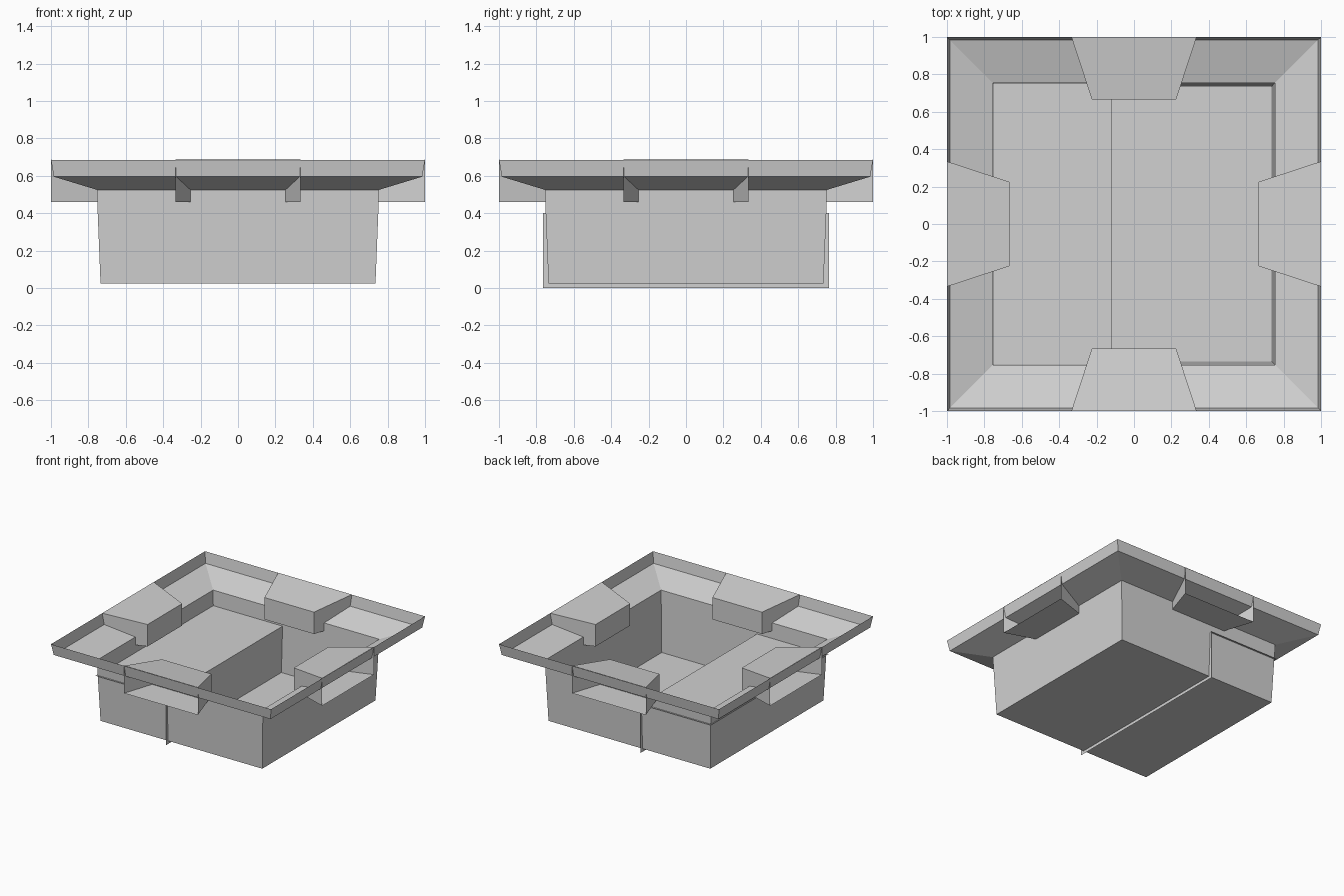
import bpy
import bmesh
from math import pi
from mathutils import Matrix

cube = bpy.data.objects.get("Cube")
if cube:
    bpy.data.objects.remove(cube, do_unlink=True)

GREY = (0.64, 0.64, 0.64, 1.0)
grey = bpy.data.materials.new("plain_grey")
grey.use_nodes = True
grey.diffuse_color = GREY
grey.node_tree.nodes["Principled BSDF"].inputs["Base Color"].default_value = GREY


def finish(name, bm, flip=False):
    """Turn a bmesh into a flat shaded grey object."""
    bmesh.ops.recalc_face_normals(bm, faces=bm.faces)
    if flip:
        bmesh.ops.reverse_faces(bm, faces=bm.faces)
    mesh = bpy.data.meshes.new(name)
    bm.to_mesh(mesh)
    bm.free()
    mesh.materials.append(grey)
    obj = bpy.data.objects.new(name, mesh)
    bpy.context.collection.objects.link(obj)
    return obj


def ring(bm, points):
    return [bm.verts.new(p) for p in points]


def bridge(bm, a, b):
    for i in range(len(a)):
        j = (i + 1) % len(a)
        bm.faces.new((a[i], a[j], b[j], b[i]))


# Basin: square rings of (half width, height), from floor to flared rim
bm = bmesh.new()
profile = [(0.735, 0.025), (0.755, 0.525), (0.985, 0.595), (1.0, 0.685)]
rings = [ring(bm, [(-h, -h, z), (h, -h, z), (h, h, z), (-h, h, z)])
         for h, z in profile]
bm.faces.new(rings[0])
for low, high in zip(rings, rings[1:]):
    bridge(bm, low, high)
finish("basin", bm)

# Raised shelf: an upright divider folded into a flat ledge
bm = bmesh.new()
path = [(-0.12, 0.0), (-0.12, 0.40), (-0.76, 0.40)]
front = ring(bm, [(x, -0.765, z) for x, z in path])
back = ring(bm, [(x, 0.765, z) for x, z in path])
for i in range(len(path) - 1):
    bm.faces.new((front[i], front[i + 1], back[i + 1], back[i]))
finish("raised_shelf", bm)


# Grip pockets: tapered boxes open on the outside, one on each side
def grip_pocket(name, angle):
    bm = bmesh.new()

    def section(half, y, low, high):
        return ring(bm, [(-half, y, low), (half, y, low),
                         (half, y, high), (-half, y, high)])

    outer = section(0.335, -1.0, 0.46, 0.686)
    inner = section(0.225, -0.665, 0.46, 0.64)
    bridge(bm, outer, inner)
    bm.faces.new(inner)
    bm.transform(Matrix.Rotation(angle, 4, "Z"))
    finish(name, bm)


for i, side in enumerate(("front", "left", "back", "right")):
    grip_pocket(side + "_grip_pocket", i * pi / 2)
